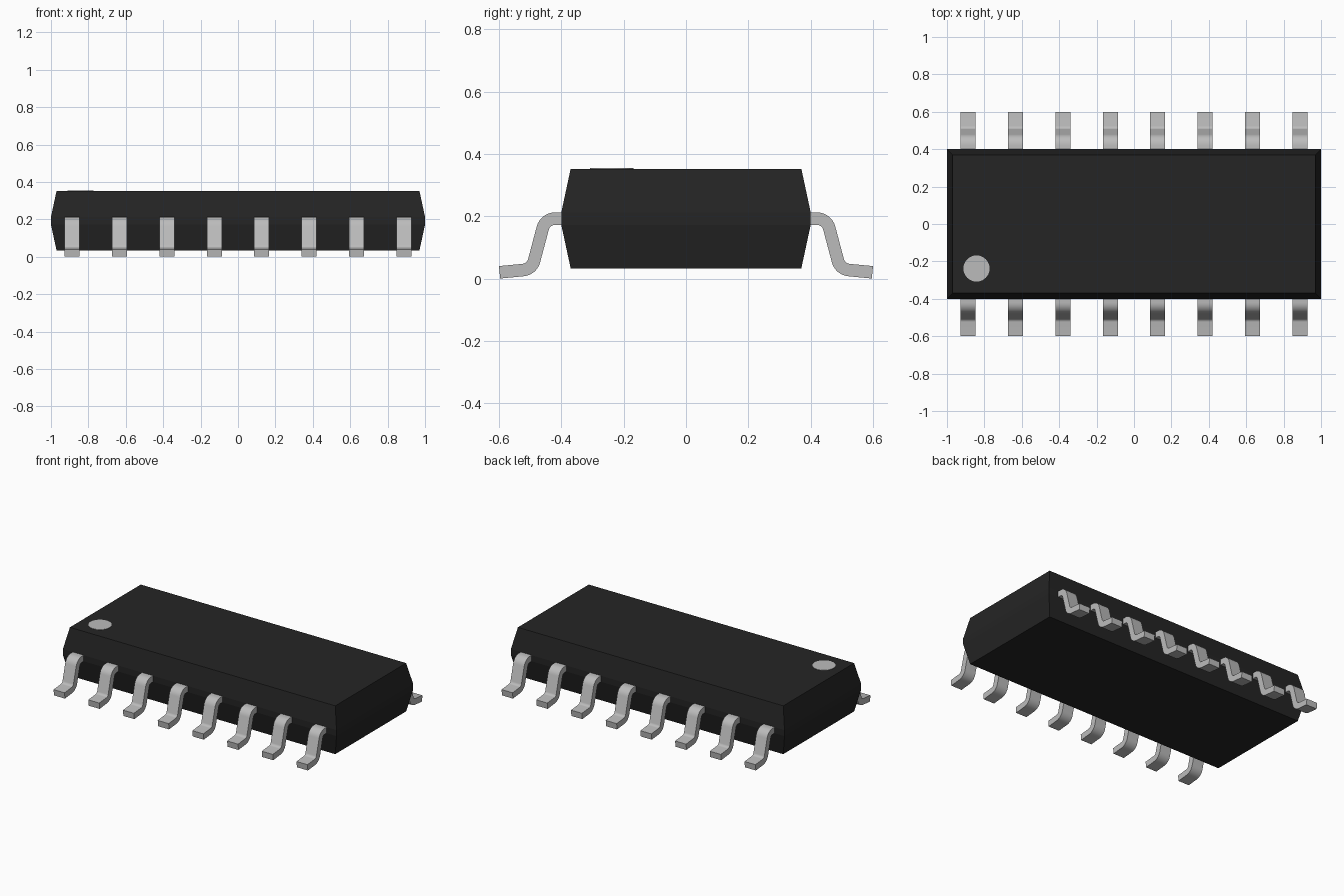
import bpy, bmesh, math
from mathutils import Vector

cube = bpy.data.objects.get("Cube")
if cube:
    bpy.data.objects.remove(cube, do_unlink=True)


def material(name, r, g, b, rough):
    mat = bpy.data.materials.new(name)
    mat.use_nodes = True
    mat.diffuse_color = (r, g, b, 1)
    bsdf = mat.node_tree.nodes["Principled BSDF"]
    bsdf.inputs["Base Color"].default_value = (r, g, b, 1)
    bsdf.inputs["Roughness"].default_value = rough
    return mat


def finish(bm, name, mat):
    bmesh.ops.recalc_face_normals(bm, faces=bm.faces)
    mesh = bpy.data.meshes.new(name)
    bm.to_mesh(mesh)
    bm.free()
    mesh.materials.append(mat)
    return mesh


def add(name, mesh):
    obj = bpy.data.objects.new(name, mesh)
    bpy.context.collection.objects.link(obj)
    return obj


black = material("black plastic", 0.018, 0.018, 0.018, 0.6)
metal = material("tinned metal", 0.5, 0.5, 0.5, 0.5)

# Package body: four stacked rectangles, drafted above and below a parting band
bm = bmesh.new()
rings = []
for inset, z in ((0.03, 0.033), (0, 0.172), (0, 0.212), (0.03, 0.352)):
    hx, hy = 1 - inset, 0.4 - inset
    rings.append([bm.verts.new((sx * hx, sy * hy, z))
                  for sx, sy in ((-1, -1), (1, -1), (1, 1), (-1, 1))])
for low, high in zip(rings, rings[1:]):
    for i in range(4):
        j = (i + 1) % 4
        bm.faces.new((low[i], low[j], high[j], high[i]))
bm.faces.new(rings[0][::-1])
bm.faces.new(rings[-1])
add("package_body", finish(bm, "package_body", black))

# Pin one marker: thin disc on the top face
bm = bmesh.new()
bmesh.ops.create_cone(bm, cap_ends=True, segments=48, radius1=0.07,
                      radius2=0.07, depth=0.004)
marker = add("pin_one_marker", finish(bm, "pin_one_marker", metal))
marker.location = (-0.842, -0.238, 0.352)


def fillet(a, b, c, radius, steps=8):
    """Points and directions along an arc rounding corner b."""
    u, v = (b - a).normalized(), (c - b).normalized()
    turn = u.angle_signed(v)             # clockwise positive
    side = math.copysign(1, turn)
    start = b - u * radius * math.tan(abs(turn) / 2)
    centre = start + Vector((u.y, -u.x)) * side * radius
    out = []
    for i in range(steps + 1):
        ang = math.atan2(u.y, u.x) - turn * i / steps
        d = Vector((math.cos(ang), math.sin(ang)))
        out.append((centre - Vector((d.y, -d.x)) * side * radius, d))
    return out


# Gull-wing lead: rounded centreline (outward, up) thickened and extruded
WIDTH, HALF = 0.08, 0.02
path = [Vector(p) for p in ((0.38, 0.192), (0.4515, 0.192),
                            (0.4945, 0.030), (0.598, 0.020))]
line = [(path[0], (path[1] - path[0]).normalized())]
line += fillet(*path[0:3], 0.04)
line += fillet(*path[1:4], 0.04)
line += [(path[3], (path[3] - path[2]).normalized())]

bm = bmesh.new()
sections = []
for p, d in line:
    n = Vector((-d.y, d.x)) * HALF
    sections.append([bm.verts.new((x, -q.x, q.y)) for x, q in
                     ((-WIDTH / 2, p - n), (WIDTH / 2, p - n),
                      (WIDTH / 2, p + n), (-WIDTH / 2, p + n))])
for s, t in zip(sections, sections[1:]):
    for i in range(4):
        j = (i + 1) % 4
        bm.faces.new((s[i], s[j], t[j], t[i]))
bm.faces.new(sections[0][::-1])
bm.faces.new(sections[-1])
lead_mesh = finish(bm, "lead", metal)
for poly in lead_mesh.polygons:
    poly.use_smooth = True
lead_mesh.set_sharp_from_angle(angle=math.radians(30))

# Eight leads along each long side
for i in range(8):
    x = (i - 3.5) * 0.2537
    add(f"front_lead_{i + 1}", lead_mesh).location.x = x
    back = add(f"back_lead_{i + 1}", lead_mesh)
    back.location.x = x
    back.rotation_euler.z = math.pi
